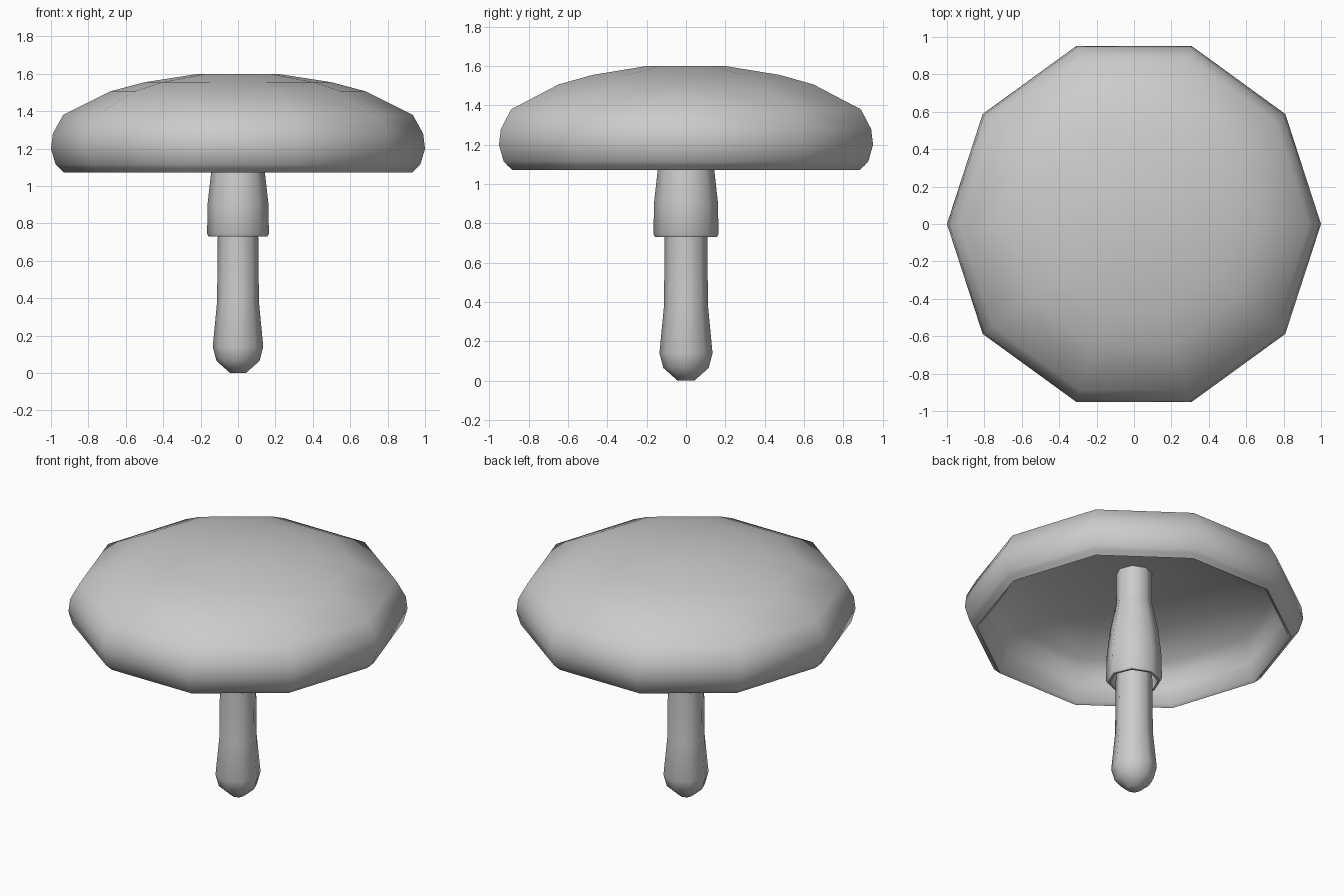
import bpy, bmesh
from math import cos, sin, tau, radians

if "Cube" in bpy.data.objects:
    bpy.data.objects.remove(bpy.data.objects["Cube"])


def lathe(name, profile, sides, closed=False, angle=50):
    """Revolve an (r, z) profile around z; r = 0 makes a single pole vertex."""
    bm = bmesh.new()
    rings = []
    for r, z in profile:
        if r == 0:
            rings.append([bm.verts.new((0, 0, z))] * sides)
        else:
            rings.append([bm.verts.new((r * cos(tau * i / sides), r * sin(tau * i / sides), z))
                          for i in range(sides)])
    pairs = list(zip(rings, rings[1:]))
    if closed:
        pairs.append((rings[-1], rings[0]))
    for a, b in pairs:
        for i in range(sides):
            j = (i + 1) % sides
            corners = list(dict.fromkeys((a[i], a[j], b[j], b[i])))
            bm.faces.new(corners)
    bmesh.ops.recalc_face_normals(bm, faces=bm.faces)
    mesh = bpy.data.meshes.new(name)
    bm.to_mesh(mesh)
    bm.free()
    obj = bpy.data.objects.new(name, mesh)
    bpy.context.collection.objects.link(obj)
    bpy.ops.object.select_all(action='DESELECT')
    obj.select_set(True)
    bpy.context.view_layer.objects.active = obj
    bpy.ops.object.shade_smooth_by_angle(angle=radians(angle))
    return obj


# Ten-sided hollow cap: outer dome, rolled rim, then inner ceiling
lathe("mushroom_cap", [
    (0, 1.6), (0.21, 1.6), (0.5, 1.555), (0.68, 1.507), (0.935, 1.38),
    (0.99, 1.28), (1.0, 1.2), (0.975, 1.115), (0.955, 1.095), (0.93, 1.072),
    (0.91, 1.085), (0.89, 1.19), (0.87, 1.26), (0.82, 1.32),
    (0.6, 1.42), (0.2, 1.46), (0, 1.46)], 10)

# Stem with a bulbous foot, running up into the cap
lathe("stem", [
    (0, 0), (0.042, 0), (0.115, 0.065), (0.135, 0.14), (0.112, 0.38),
    (0.108, 0.75), (0.108, 1.25), (0.108, 1.48), (0, 1.48)], 8)

# Flared skirt hanging around the stem, open underneath
lathe("stem_skirt", [
    (0.109, 1.25), (0.143, 1.08), (0.163, 0.9), (0.165, 0.745), (0.157, 0.73),
    (0.143, 0.73), (0.138, 0.76), (0.13, 0.9), (0.105, 1.08)], 8, closed=True)
